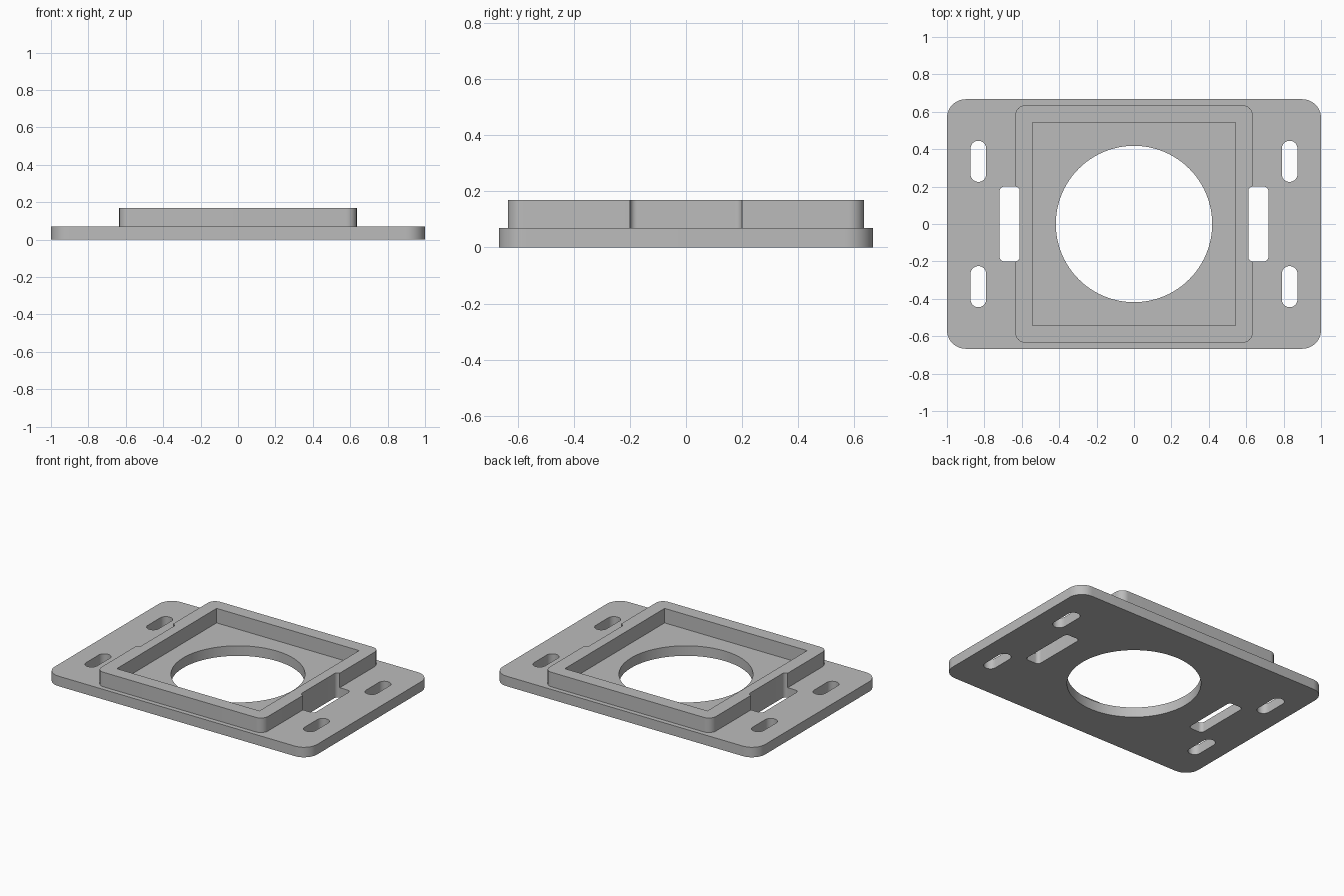
import bpy, bmesh
from math import sin, cos, pi, radians

cube = bpy.data.objects.get("Cube")
if cube:
    bpy.data.objects.remove(cube, do_unlink=True)

PLATE_TOP, FRAME_TOP = 0.069, 0.169

grey = bpy.data.materials.new("grey_plastic")
grey.use_nodes = True
grey.diffuse_color = (0.5, 0.5, 0.5, 1)
grey.node_tree.nodes["Principled BSDF"].inputs["Base Color"].default_value = (0.5, 0.5, 0.5, 1)


def prism(name, half_x, half_y, radius, z0, z1, x=0, y=0, steps=10):
    """Upright block with rounded vertical corners."""
    bm = bmesh.new()
    verts = []
    corners = [(1, 1), (-1, 1), (-1, -1), (1, -1)]
    for i, (sx, sy) in enumerate(corners):
        cx, cy = x + sx * (half_x - radius), y + sy * (half_y - radius)
        for k in range(steps + 1 if radius else 1):
            a = (i + k / steps) * pi / 2
            verts.append(bm.verts.new((cx + radius * cos(a), cy + radius * sin(a), z0)))
    bmesh.ops.remove_doubles(bm, verts=verts, dist=1e-5)
    bm.verts.ensure_lookup_table()
    base = bm.faces.new(bm.verts[:])
    top = bmesh.ops.extrude_face_region(bm, geom=[base])["geom"]
    bmesh.ops.translate(bm, vec=(0, 0, z1 - z0),
                        verts=[g for g in top if isinstance(g, bmesh.types.BMVert)])
    bmesh.ops.recalc_face_normals(bm, faces=bm.faces[:])
    mesh = bpy.data.meshes.new(name)
    bm.to_mesh(mesh)
    bm.free()
    mesh.materials.append(grey)
    obj = bpy.data.objects.new(name, mesh)
    bpy.context.collection.objects.link(obj)
    return obj


def combine(target, tool, operation):
    """Apply a boolean and discard the tool."""
    mod = target.modifiers.new(operation.lower(), "BOOLEAN")
    mod.operation, mod.object, mod.solver = operation, tool, "EXACT"
    bpy.context.view_layer.objects.active = target
    bpy.ops.object.modifier_apply(modifier=mod.name)
    bpy.data.objects.remove(tool, do_unlink=True)


# Base plate with raised square frame
plate = prism("mounting_plate", 1.0, 0.667, 0.1, 0, PLATE_TOP)
combine(plate, prism("raised_frame", 0.635, 0.635, 0.055, 0.03, FRAME_TOP), "UNION")

# Square recess and round opening
combine(plate, prism("recess", 0.543, 0.543, 0, PLATE_TOP, 0.3), "DIFFERENCE")
combine(plate, prism("opening", 0.418, 0.418, 0.418, -0.1, 0.3, steps=24), "DIFFERENCE")

# Strap slots notching the frame, and screw slots
for sx in (-1, 1):
    combine(plate, prism("strap_slot", 0.054, 0.2, 0.025, -0.1, 0.3, x=sx * 0.665), "DIFFERENCE")
    for sy in (-1, 1):
        combine(plate, prism("screw_slot", 0.042, 0.11, 0.042, -0.1, 0.3,
                             x=sx * 0.832, y=sy * 0.335), "DIFFERENCE")

bpy.ops.object.select_all(action="DESELECT")
plate.select_set(True)
bpy.context.view_layer.objects.active = plate
bpy.ops.object.shade_smooth_by_angle(angle=radians(30))
